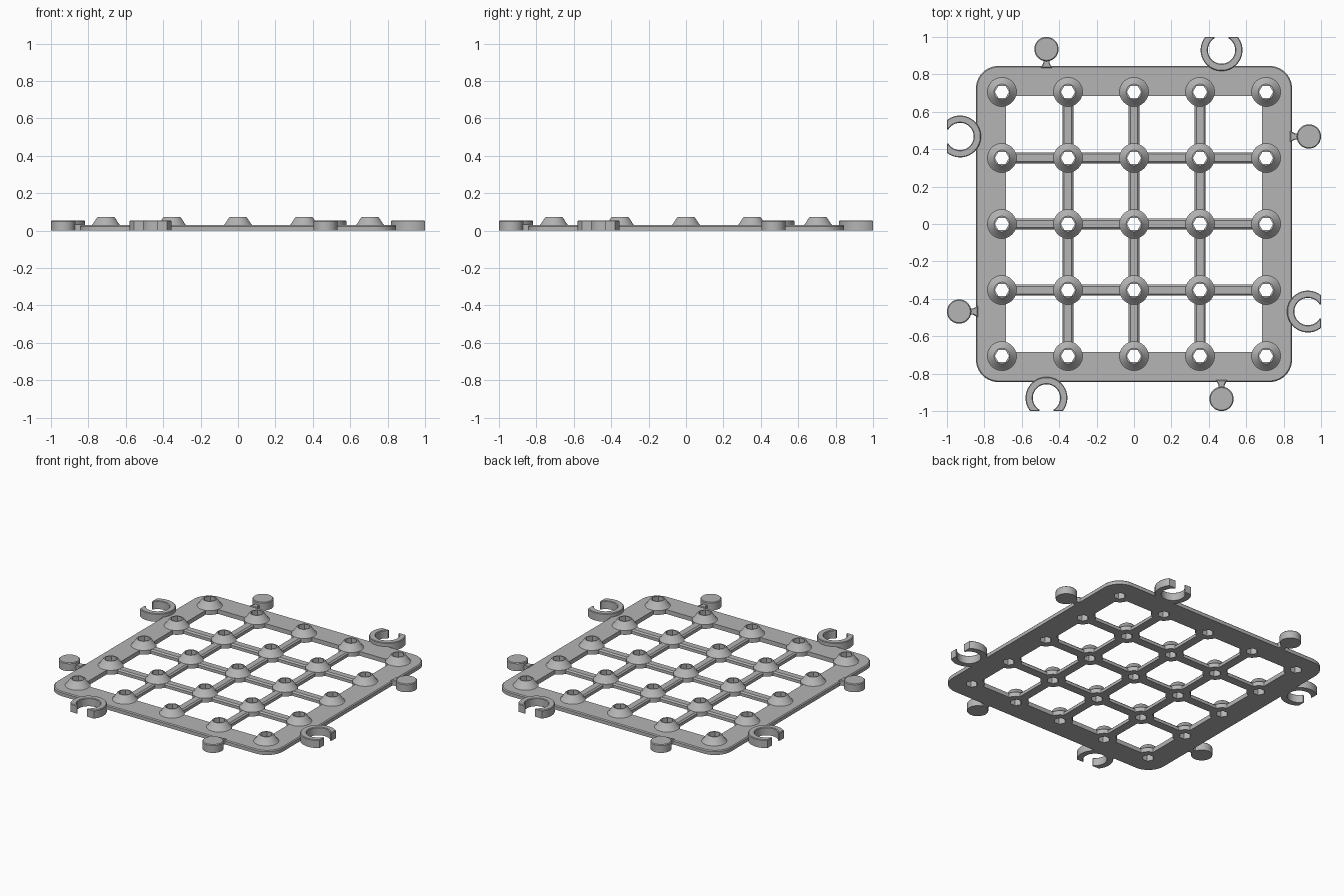
import bpy, bmesh, math
from mathutils import Matrix, Vector

old = bpy.data.objects.get("Cube")
if old:
    bpy.data.objects.remove(old, do_unlink=True)

PITCH, HALF, OPENING = 0.353, 0.845, 0.684
PLATE_Z, CLIP_Z = 0.029, 0.055
grid = [i * PITCH for i in range(-2, 3)]

grey = bpy.data.materials.new("plain grey")
grey.use_nodes = True
grey.diffuse_color = (0.46, 0.46, 0.46, 1)
grey.node_tree.nodes["Principled BSDF"].inputs["Base Color"].default_value = (0.46, 0.46, 0.46, 1)


def arc(cx, cy, r, a0, a1, n):
    return [(cx + r * math.cos(math.radians(a0 + (a1 - a0) * i / n)),
             cy + r * math.sin(math.radians(a0 + (a1 - a0) * i / n))) for i in range(n + 1)]


def finish(name, bm, matrix=Matrix()):
    bmesh.ops.recalc_face_normals(bm, faces=bm.faces[:])
    bm.transform(matrix)
    mesh = bpy.data.meshes.new(name)
    bm.to_mesh(mesh)
    bm.free()
    mesh.materials.append(grey)
    obj = bpy.data.objects.new(name, mesh)
    bpy.context.collection.objects.link(obj)
    return obj


def add_prism(bm, outline, z0, z1, chamfer=0.0):
    """Extrude an outline upwards and chamfer its top rim."""
    base = bm.faces.new([bm.verts.new((x, y, z0)) for x, y in outline])
    top = bmesh.ops.extrude_face_region(bm, geom=[base], use_keep_orig=True)["geom"]
    bmesh.ops.translate(bm, vec=(0, 0, z1 - z0),
                        verts=[v for v in top if isinstance(v, bmesh.types.BMVert)])
    if chamfer:
        rim = [e for e in top if isinstance(e, bmesh.types.BMEdge)]
        bmesh.ops.bevel(bm, geom=rim, offset=chamfer, segments=1, affect='EDGES')


def prism(name, outline, z0, z1, chamfer=0.0, matrix=Matrix()):
    bm = bmesh.new()
    add_prism(bm, outline, z0, z1, chamfer)
    return finish(name, bm, matrix)


def box(x0, x1, y0, y1):
    return [(x0, y0), (x1, y0), (x1, y1), (x0, y1)]


def cut(obj, cutter):
    mod = obj.modifiers.new("cut", 'BOOLEAN')
    mod.object, mod.operation, mod.solver = cutter, 'DIFFERENCE', 'EXACT'
    bpy.context.view_layer.objects.active = obj
    bpy.ops.object.modifier_apply(modifier="cut")
    bpy.data.objects.remove(cutter, do_unlink=True)


# Rounded square frame with a square opening and hexagonal holes
corner = 0.12
rim = []
for k, (sx, sy) in enumerate([(1, 1), (-1, 1), (-1, -1), (1, -1)]):
    rim += arc(sx * (HALF - corner), sy * (HALF - corner), corner, 90 * k, 90 * k + 90, 10)
frame = prism("frame", rim, 0, PLATE_Z, 0.006)
cut(frame, prism("opening_cutter", box(-OPENING, OPENING, -OPENING, OPENING), -0.1, 0.1))
bm = bmesh.new()
for x in grid:
    for y in grid:
        if max(abs(x), abs(y)) > 0.6:
            add_prism(bm, arc(x, y, 0.038, 0, 300, 5), -0.1, 0.1)
cut(frame, finish("hole_cutter", bm))

# Lattice bars: segments between neighbouring studs, chamfered on top
bm = bmesh.new()
w, c = 0.029, 0.009
section = [(-w, 0), (w, 0), (w, PLATE_Z - c), (w - c, PLATE_Z), (c - w, PLATE_Z), (-w, PLATE_Z - c)]
for line in grid[1:-1]:
    for start in grid[:-1]:
        for along_x in (True, False):
            ends = []
            for s in (start + 0.055, start + PITCH - 0.055):
                ends.append([bm.verts.new((s, line + p, z) if along_x else (line + p, s, z))
                             for p, z in section])
            for i in range(6):
                j = (i + 1) % 6
                bm.faces.new((ends[0][i], ends[0][j], ends[1][j], ends[1][i]))
            bm.faces.new(ends[0])
            bm.faces.new(ends[1])
finish("lattice_bars", bm)

# Conical studs with a hexagonal through hole
SIDES = 36
profile = [(0.078, 0), (0.078, PLATE_Z), (0.071, 0.034), (0.048, 0.069), (0.042, 0.074)]


def hex_radius(a):
    return 0.038 * math.cos(math.pi / 6) / math.cos(a % (math.pi / 3) - math.pi / 6)


bm = bmesh.new()
for x in grid:
    for y in grid:
        rings = []
        for r, z in profile + [(None, 0.074), (None, 0)]:
            ring = []
            for i in range(SIDES):
                a = 2 * math.pi * i / SIDES
                rad = hex_radius(a) if r is None else r
                ring.append(bm.verts.new((x + rad * math.cos(a), y + rad * math.sin(a), z)))
            rings.append(ring)
        for k, lower in enumerate(rings):
            upper = rings[(k + 1) % len(rings)]
            for i in range(SIDES):
                j = (i + 1) % SIDES
                bm.faces.new((lower[i], lower[j], upper[j], upper[i]))
finish("studs", bm)

# Joining clips: a round peg and an open ring on every side, outward along local x
ring_gap = math.degrees(math.asin(0.038 / 0.073))
ring_end = math.degrees(math.acos(0.07 / 0.112))
clip = (arc(0, 0, 0.112, ring_end, 360 - ring_end, 36) + [(0.07, -0.038)]
        + arc(0, 0, 0.073, 360 - ring_gap, ring_gap, 36) + [(0.07, 0.038)])
neck = [(-0.10, -0.03), (-0.085, -0.022), (-0.075, -0.017), (-0.04, -0.017),
        (-0.04, 0.017), (-0.075, 0.017), (-0.085, 0.022), (-0.10, 0.03)]
sides = ["front", "left", "back", "right"]
for k, side in enumerate(sides):
    turn = Matrix.Rotation(math.radians(90 * k - 90), 4, 'Z')
    peg_at = turn @ Matrix.Translation((0.935, 0.468, 0))
    ring_at = turn @ Matrix.Translation((0.93, -0.468, 0))
    prism(side + "_peg", arc(0, 0, 0.065, 0, 350, 35), 0, CLIP_Z, 0.005, peg_at)
    prism(side + "_peg_neck", neck, 0, 0.036, 0.004, peg_at)
    prism(side + "_ring_clip", clip, 0, CLIP_Z, 0.004, ring_at)
    prism(side + "_ring_base", box(-0.1, -0.08, -0.07, 0.07), 0, PLATE_Z, 0, ring_at)

# Smooth round walls, keep crisp edges
for obj in bpy.data.objects:
    if obj.type == 'MESH' and obj.data.materials and obj.data.materials[0] == grey:
        bpy.ops.object.select_all(action='DESELECT')
        obj.select_set(True)
        bpy.context.view_layer.objects.active = obj
        bpy.ops.object.shade_smooth_by_angle(angle=math.radians(25))
